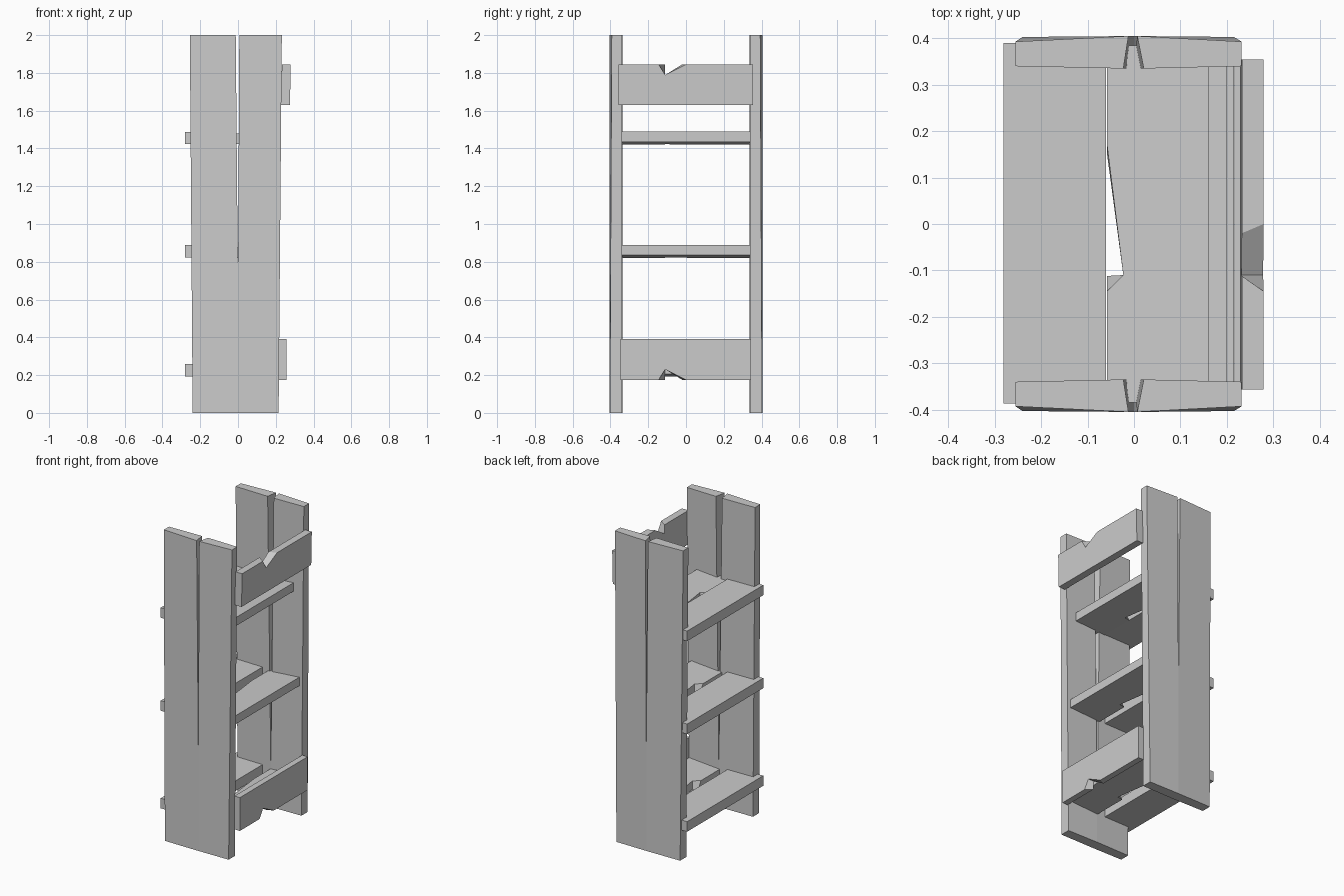
import bpy, bmesh

if "Cube" in bpy.data.objects:
    bpy.data.objects.remove(bpy.data.objects["Cube"])


def prism(name, side_a, side_b, caps=None):
    """Solid between two matching outlines; caps optionally split the end faces."""
    n = len(side_a)
    bm = bmesh.new()
    a = [bm.verts.new(p) for p in side_a]
    b = [bm.verts.new(p) for p in side_b]
    for cap in caps or [range(n)]:
        bm.faces.new([a[i] for i in cap])
        bm.faces.new([b[i] for i in reversed(list(cap))])
    for i in range(n):
        j = (i + 1) % n
        bm.faces.new([a[i], b[i], b[j], a[j]])
    bmesh.ops.recalc_face_normals(bm, faces=bm.faces)
    me = bpy.data.meshes.new(name)
    bm.to_mesh(me)
    bm.free()
    ob = bpy.data.objects.new(name, me)
    bpy.context.collection.objects.link(ob)
    return ob


def plank(name, length, width, thick, place, notch=None):
    """Board along y; notch = (depth, far end on face a, far end on face b), cut in the w1 edge."""
    (y0, y1), (w0, w1) = length, width

    def outline(t, near, far):
        pts = [(y0, w0), (y1, w0), (y1, w1)]
        if notch:
            tip = w1 + notch[0] * (1 if w0 > w1 else -1)
            pts += [(far, w1), (-0.11, tip), (near, w1)]
        pts.append((y0, w1))
        return [place(y, w, t) for y, w in pts]

    fa, fb = notch[1:] if notch else (0, 0)
    return prism(name, outline(thick[0], -0.112, fa), outline(thick[1], -0.145, fb))


# Split side boards: the crack is wider and longer on the inner face
def side_board(name, s):
    outer = [(-.24, .403, 0), (0, .405, 0), (.215, .403, 0), (.232, .393, 2),
             (.007, .405, 2), (0, .405, .65), (-.012, .405, 2), (-.255, .393, 2)]
    inner = [(-.24, .34, 0), (0, .337, 0), (.215, .34, 0), (.232, .34, 2),
             (.021, .335, 2), (0, .335, .25), (-.023, .335, 2), (-.255, .34, 2)]
    flip = lambda pts: [(x, y * s, z) for x, y, z in pts]
    prism(name, flip(outer), flip(inner), [(0, 1, 5, 6, 7), (1, 2, 3, 4, 5)])


side_board("front_side_board", -1)
side_board("back_side_board", 1)

# Shelves: a flat rear board and a slightly tilted, chipped front board
for label, z, x0, x1 in (("lower", .19, -.005, .215),
                         ("middle", .82, -.02, .2),
                         ("upper", 1.42, -.058, .16)):
    plank(label + "_shelf_rear", (-.387, .39), (-.281, -.06), (z + .003, z + .068),
          lambda y, w, t: (w, y, t))
    plank(label + "_shelf_front", (-.385, .385), (x1, x0), (z, z + .055),
          lambda y, w, t: (w, y, t + .015 * (w - x0) / (x1 - x0)),
          notch=(.035, .15, .17))

# Rails on the open side, chipped on the top or bottom edge
plank("upper_rail", (-.357, .354), (1.63, 1.845), (.228, .275),
      lambda y, w, t: (t + .004 * (w - 1.63) / .2, y, w), notch=(.056, -.02, 0))
plank("lower_rail", (-.347, .345), (.39, .175), (.217, .256),
      lambda y, w, t: (t, y, w), notch=(.056, -.02, 0))
